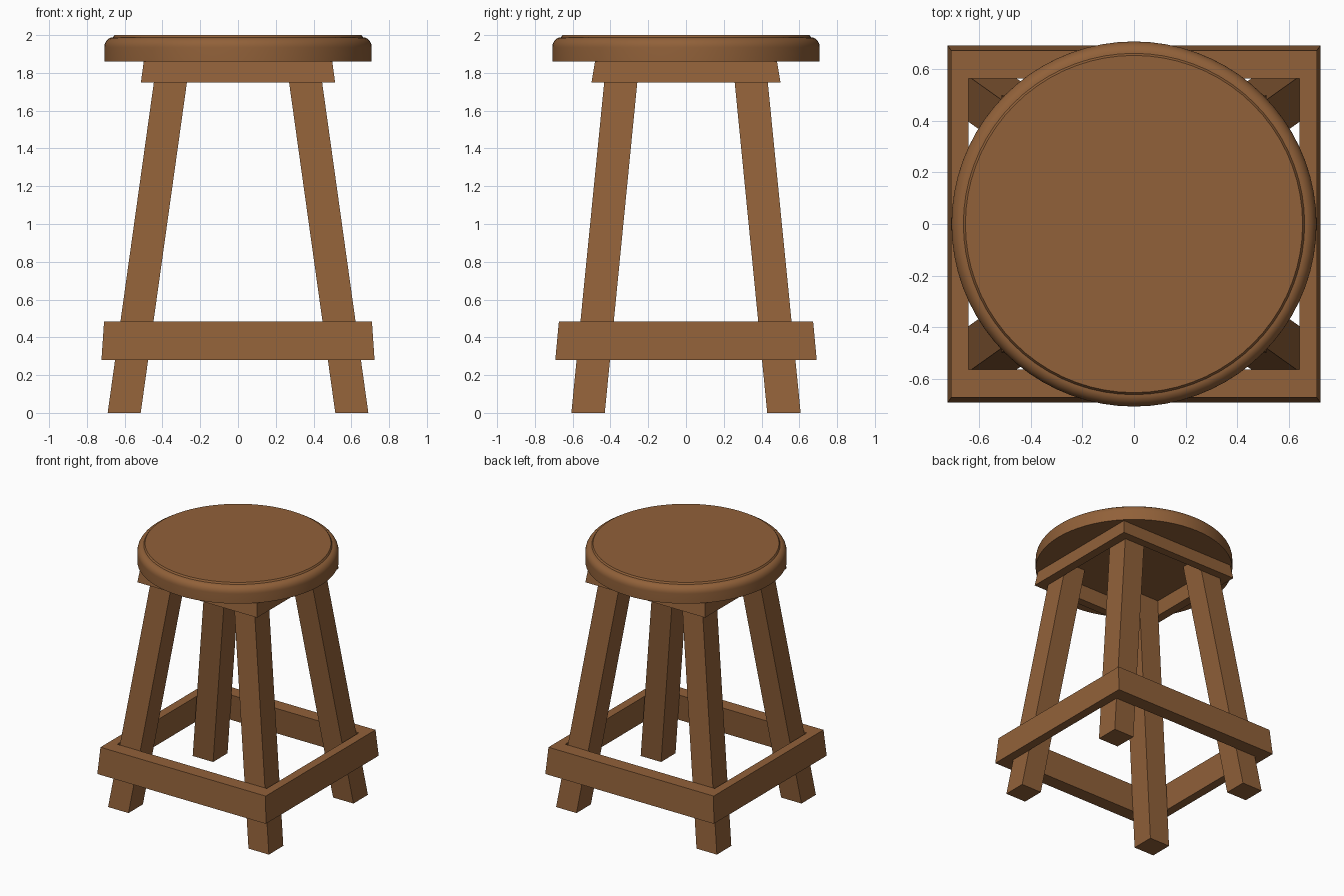
import bpy
import bmesh
import math

cube = bpy.data.objects.get("Cube")
if cube:
    bpy.data.objects.remove(cube, do_unlink=True)

wood = bpy.data.materials.new("brown wood")
wood.use_nodes = True
wood.diffuse_color = (0.283, 0.119, 0.041, 1)
shader = wood.node_tree.nodes["Principled BSDF"]
shader.inputs["Base Color"].default_value = wood.diffuse_color
shader.inputs["Roughness"].default_value = 0.7


def finish(name, bm):
    bmesh.ops.recalc_face_normals(bm, faces=bm.faces)
    mesh = bpy.data.meshes.new(name)
    bm.to_mesh(mesh)
    bm.free()
    mesh.materials.append(wood)
    obj = bpy.data.objects.new(name, mesh)
    bpy.context.collection.objects.link(obj)
    return obj


def beam(name, bottom, top, z0, z1):
    """Tapered or leaning block between two rectangles (x0, x1, y0, y1)."""
    bm = bmesh.new()
    bmesh.ops.create_cube(bm, size=2)
    for v in bm.verts:
        rect, z = (top, z1) if v.co.z > 0 else (bottom, z0)
        v.co = (rect[int(v.co.x > 0)], rect[2 + int(v.co.y > 0)], z)
    return finish(name, bm)


def mirrored(rect, sx, sy):
    x = sorted(sx * c for c in rect[:2])
    y = sorted(sy * c for c in rect[2:])
    return x + y


# Round seat with a softened rim and a flat top disc
profile = [(0, 1.86), (0.708, 1.86)]
for i in range(9):
    a = math.radians(90 * i / 8)
    profile.append((0.662 + 0.046 * math.cos(a), 1.935 + 0.053 * math.sin(a)))
profile += [(0.654, 2.0), (0, 2.0)]
bm = bmesh.new()
ring = [bm.verts.new((r, 0, z)) for r, z in profile]
edges = [bm.edges.new(pair) for pair in zip(ring, ring[1:])]
bmesh.ops.spin(bm, geom=ring + edges, cent=(0, 0, 0), axis=(0, 0, 1),
               angle=math.tau, steps=72)
bmesh.ops.remove_doubles(bm, verts=bm.verts, dist=0.0001)
seat = finish("seat", bm)
bpy.context.view_layer.objects.active = seat
seat.select_set(True)
bpy.ops.object.shade_smooth_by_angle(angle=math.radians(30))

# Four splayed legs
for sx, side in ((1, "left"), (-1, "right")):
    for sy, end in ((-1, "front"), (1, "back")):
        beam(f"{end}_{side}_leg",
             mirrored((0.515, 0.69, 0.43, 0.607), sx, sy),
             mirrored((0.255, 0.43, 0.247, 0.422), sx, sy), 0, 1.86)


def frame(name, z0, z1, low, high):
    """Four leaning boards; low and high give (x inner, x outer, y inner, y outer)."""
    for s, side, end in ((1, "left", "back"), (-1, "right", "front")):
        sides = [mirrored((xi, xo, -yo, yo), s, 1) for xi, xo, yi, yo in (low, high)]
        ends = [mirrored((-xi, xi, yi, yo), 1, s) for xi, xo, yi, yo in (low, high)]
        beam(f"{side}_{name}", *sides, z0, z1)
        beam(f"{end}_{name}", *ends, z0, z1)


# Apron under the seat and foot rails near the floor
frame("apron", 1.75, 1.86, (0.445, 0.514, 0.436, 0.50), (0.432, 0.499, 0.42, 0.482))
frame("foot_rail", 0.28, 0.484, (0.655, 0.723, 0.585, 0.692), (0.642, 0.709, 0.565, 0.673))
